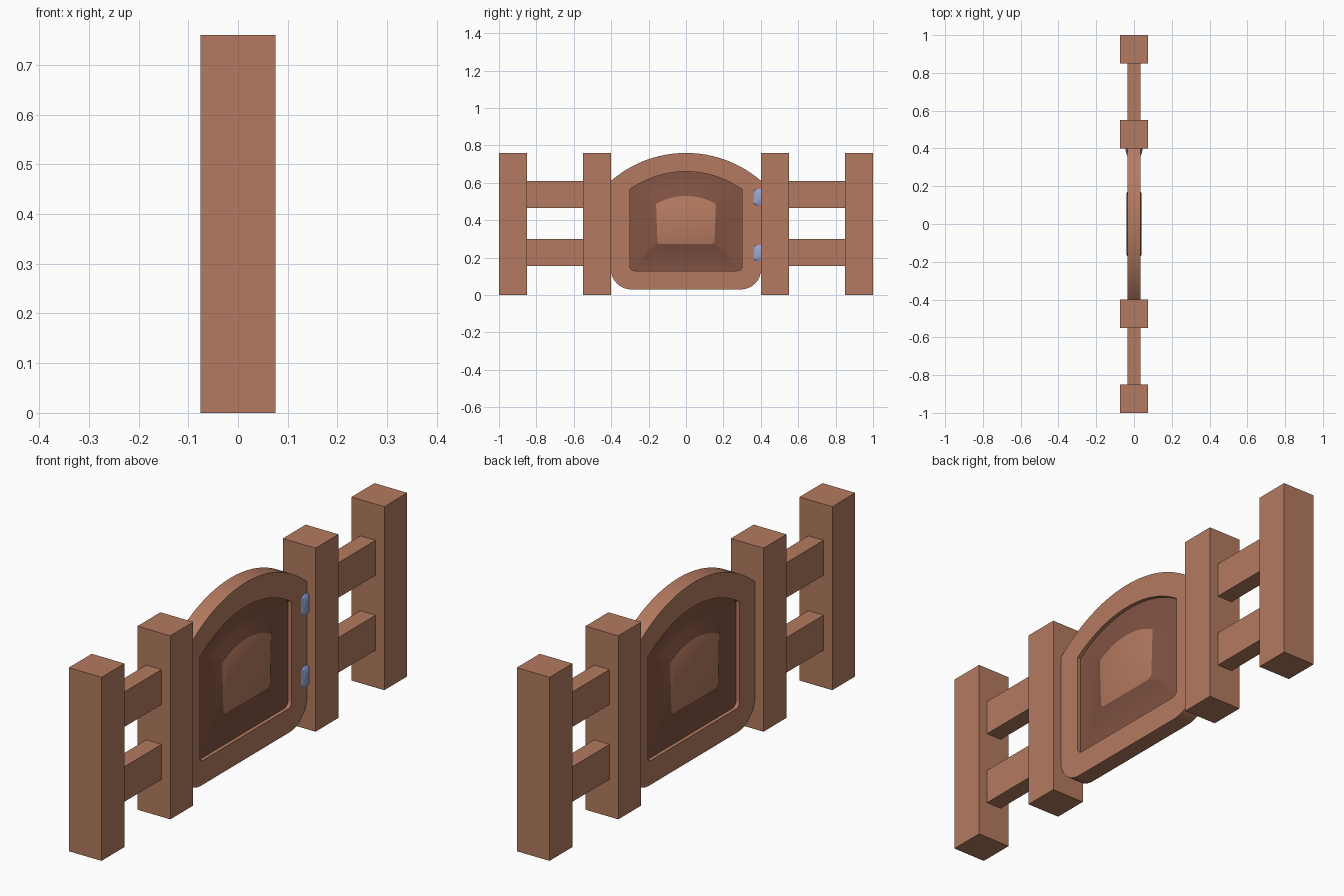
import bpy, bmesh, math

if "Cube" in bpy.data.objects:
    bpy.data.objects.remove(bpy.data.objects["Cube"])


def material(name, rgb):
    m = bpy.data.materials.new(name)
    m.diffuse_color = (*rgb, 1)
    m.use_nodes = True
    m.node_tree.nodes["Principled BSDF"].inputs["Base Color"].default_value = m.diffuse_color
    return m


WOOD = material("wood", (0.456, 0.195, 0.117))
DARK = material("dark wood", (0.223, 0.087, 0.056))
STEEL = material("blue steel", (0.305, 0.376, 0.61))


def finish(name, bm, mats, smooth=False):
    bmesh.ops.recalc_face_normals(bm, faces=bm.faces)
    me = bpy.data.meshes.new(name)
    bm.to_mesh(me)
    bm.free()
    ob = bpy.data.objects.new(name, me)
    bpy.context.collection.objects.link(ob)
    for m in mats:
        me.materials.append(m)
    if smooth:
        bpy.ops.object.select_all(action='DESELECT')
        ob.select_set(True)
        bpy.context.view_layer.objects.active = ob
        bpy.ops.object.shade_smooth_by_angle(angle=math.radians(30))
    return ob


def box(name, x, y0, y1, z0, z1):
    bm = bmesh.new()
    bmesh.ops.create_cube(bm, size=1)
    for v in bm.verts:
        v.co = (v.co.x * 2 * x,
                (y0 + y1) / 2 + v.co.y * (y1 - y0),
                (z0 + z1) / 2 + v.co.z * (z1 - z0))
    return finish(name, bm, [WOOD])


def arch(half, bottom, shoulder, top, r, taper=0.0):
    """Closed outline: arched top, straight sides, rounded bottom corners."""
    sag = top - shoulder
    R = (half * half + sag * sag) / (2 * sag)
    a = math.asin(half / R)
    pts = []
    for i in range(25):
        t = a - 2 * a * i / 24
        pts.append((R * math.sin(t), top - R + R * math.cos(t)))
    h = half - taper
    for side, start in ((-1, math.pi), (1, 1.5 * math.pi)):
        for i in range(9):
            t = start + i / 8 * math.pi / 2
            pts.append((side * (h - r) + r * math.cos(t), bottom + r + r * math.sin(t)))
    return pts


def loft(rings, closed=False):
    """Skin (x, outline) rings; returns bmesh with ends capped unless closed."""
    bm = bmesh.new()
    loops = [[bm.verts.new((x, y, z)) for y, z in pts] for x, pts in rings]
    pairs = list(zip(loops, loops[1:]))
    if closed:
        pairs.append((loops[-1], loops[0]))
    for a, b in pairs:
        n = len(a)
        for i in range(n):
            j = (i + 1) % n
            bm.faces.new((a[i], a[j], b[j], b[i]))
    if not closed:
        bm.faces.new(loops[0]).material_index = 1
        bm.faces.new(loops[-1]).material_index = 1
    return bm


# Fence posts and rails on both sides of the gate
for s, side in ((-1, "left"), (1, "right")):
    for c, kind in ((0.475, "inner"), (0.925, "outer")):
        box(f"{side}_{kind}_post", 0.075, s * c - 0.075, s * c + 0.075, 0, 0.76)
    for z, kind in ((0.155, "lower"), (0.465, "upper")):
        box(f"{side}_{kind}_rail", 0.035, s * 0.7 - 0.152, s * 0.7 + 0.152, z, z + 0.145)

# Arched gate frame with an opening
outer = arch(0.402, 0.03, 0.61, 0.76, 0.11)
hole = arch(0.3, 0.13, 0.565, 0.66, 0.025)
finish("gate_frame", loft([(0.035, outer), (0.035, hole), (-0.035, hole), (-0.035, outer)],
                          closed=True), [WOOD], True)

# Dark panel with a raised, bevelled centre on each face
seat = arch(0.302, 0.128, 0.565, 0.662, 0.025)
base = arch(0.2, 0.24, 0.51, 0.565, 0.004)
face = arch(0.16, 0.272, 0.487, 0.53, 0.02, 0.007)
finish("gate_panel", loft([(0.04, face), (0.02, base), (0.02, seat),
                           (-0.02, seat), (-0.02, base), (-0.04, face)]), [DARK, WOOD], True)

# Hinge barrels with chamfered ends
for z, kind in ((0.225, "lower"), (0.523, "upper")):
    rings = []
    for dz, k in ((-0.043, 0.86), (-0.032, 1), (0.032, 1), (0.043, 0.86)):
        rings.append((dz, k))
    bm = bmesh.new()
    loops = []
    for dz, k in rings:
        loops.append([bm.verts.new((0.045 * k * math.cos(i * math.pi / 12),
                                    0.4 + 0.062 * k * math.sin(i * math.pi / 12), z + dz))
                      for i in range(24)])
    for a, b in zip(loops, loops[1:]):
        for i in range(24):
            j = (i + 1) % 24
            bm.faces.new((a[i], a[j], b[j], b[i]))
    bm.faces.new(loops[0])
    bm.faces.new(loops[-1])
    finish(f"{kind}_hinge", bm, [STEEL], True)
